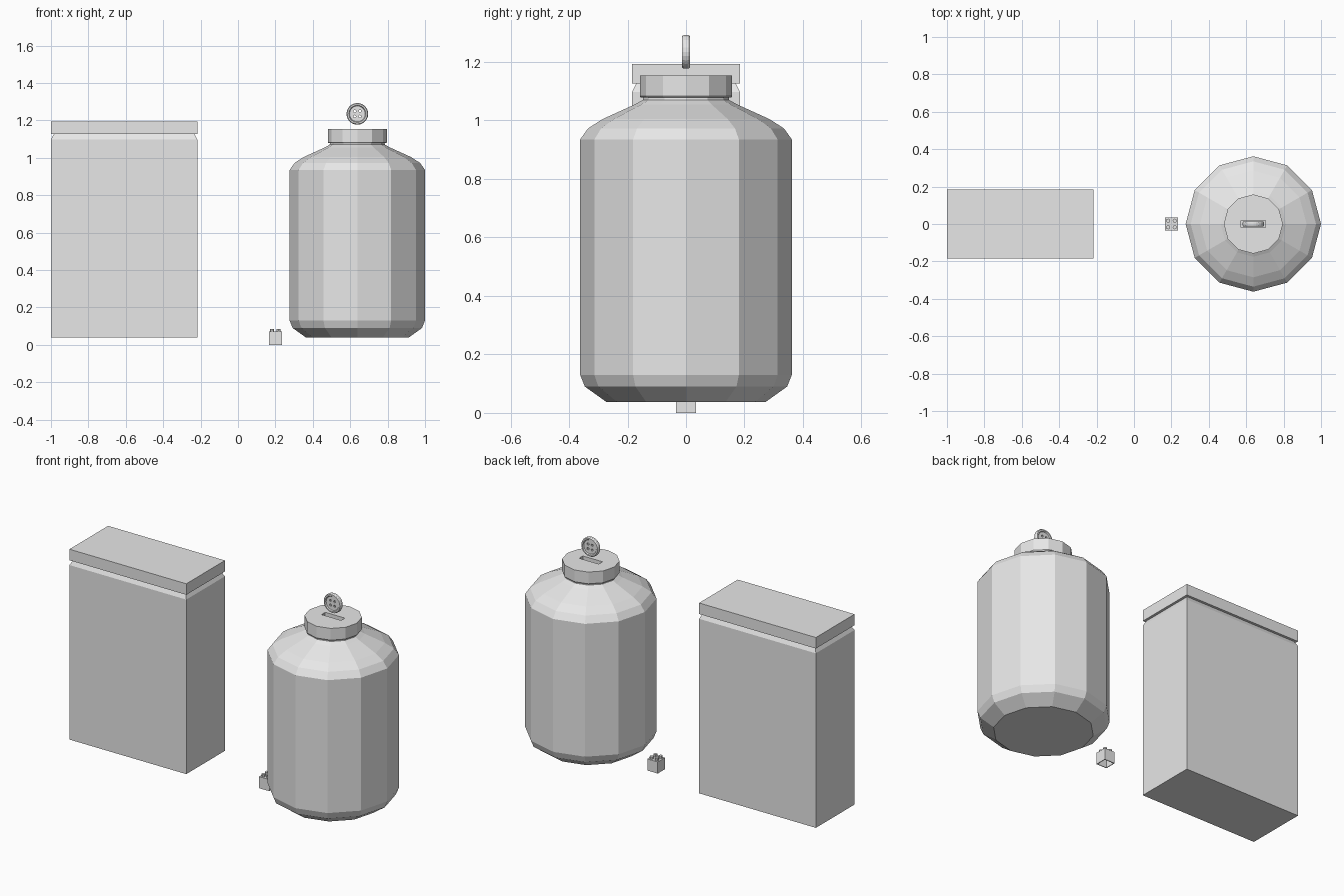
import bpy, bmesh, math
from mathutils import Matrix, Vector

default = bpy.data.objects.get("Cube")
if default:
    bpy.data.objects.remove(default, do_unlink=True)

# One plain grey for everything
grey = bpy.data.materials.new("light_grey")
grey.use_nodes = True
grey.diffuse_color = (0.8, 0.8, 0.8, 1)
grey.node_tree.nodes["Principled BSDF"].inputs["Base Color"].default_value = (0.8, 0.8, 0.8, 1)


def finish(name, bm, location=(0, 0, 0)):
    bmesh.ops.recalc_face_normals(bm, faces=bm.faces)
    mesh = bpy.data.meshes.new(name)
    bm.to_mesh(mesh)
    bm.free()
    mesh.materials.append(grey)
    obj = bpy.data.objects.new(name, mesh)
    obj.location = location
    bpy.context.collection.objects.link(obj)
    return obj


def add_box(bm, low, high):
    low, high = Vector(low), Vector(high)
    matrix = Matrix.Translation((low + high) / 2) @ Matrix.Diagonal((*(high - low), 1))
    return bmesh.ops.create_cube(bm, size=1, matrix=matrix)["verts"]


def add_cylinder(bm, radius, depth, sides, matrix):
    bmesh.ops.create_cone(bm, cap_ends=True, segments=sides, radius1=radius,
                          radius2=radius, depth=depth, matrix=matrix)


def lathe(name, profile, sides, location, rotation=Matrix()):
    """Stack rings of (radius, height) and cap both ends."""
    bm = bmesh.new()
    rings = [[bm.verts.new((r * math.cos(math.tau * i / sides),
                            r * math.sin(math.tau * i / sides), z))
              for i in range(sides)] for r, z in profile]
    for a, b in zip(rings, rings[1:]):
        for i in range(sides):
            j = (i + 1) % sides
            bm.faces.new((a[i], a[j], b[j], b[i]))
    bm.faces.new(rings[0])
    bm.faces.new(rings[-1])
    bm.transform(rotation)
    return finish(name, bm, location)


def cut(target, cutter):
    cutter.hide_render = True
    cutter.hide_viewport = True
    cutter.display_type = 'WIRE'
    mod = target.modifiers.new("cut", 'BOOLEAN')
    mod.object = cutter
    mod.operation = 'DIFFERENCE'
    mod.solver = 'EXACT'


# Carton: upright box with a chamfered top rim
bm = bmesh.new()
add_box(bm, (-1, -0.185, 0.04), (-0.217, 0.185, 1.097))
top = max(bm.faces, key=lambda f: f.calc_center_median().z)
bmesh.ops.inset_individual(bm, faces=[top], thickness=0.022)
bmesh.ops.translate(bm, verts=top.verts, vec=(0, 0, 0.03))
finish("carton_body", bm)

bm = bmesh.new()
add_box(bm, (-1, -0.185, 1.126), (-0.217, 0.185, 1.193))
finish("carton_lid", bm)

# Jar: twelve-sided body with rounded shoulder and base
JAR_X = 0.638
lathe("jar_body", [(0.273, 0.038), (0.346, 0.09), (0.362, 0.13), (0.362, 0.935),
                   (0.335, 0.973), (0.285, 1.005), (0.175, 1.055), (0.148, 1.07),
                   (0.145, 1.085)], 12, (JAR_X, 0, 0))

# Jar lid with a coin slot
jar_lid = lathe("jar_lid", [(0.154, 1.078), (0.158, 1.083), (0.158, 1.154)], 12, (JAR_X, 0, 0))
bm = bmesh.new()
add_box(bm, (-0.066, -0.018, 1.125), (0.066, 0.018, 1.2))
cut(jar_lid, finish("slot_cutter", bm, (JAR_X, 0, 0)))

# Button standing on edge above the slot, with a raised rim and four holes
upright = Matrix.Rotation(math.pi / 2, 4, 'X')
half = [(0.058, 0.007), (0.054, 0.013), (0.046, 0.013), (0.042, 0.007)]
profile = [(r, -h) for r, h in reversed(half)] + half
button = lathe("button", profile, 24, (JAR_X, 0, 1.235), upright)
bm = bmesh.new()
for sx in (-1, 1):
    for sz in (-1, 1):
        add_cylinder(bm, 0.007, 0.05, 8, Matrix.Translation((0.014 * sx, 0, 0.014 * sz)) @ upright)
cut(button, finish("button_hole_cutter", bm, (JAR_X, 0, 1.235)))

# Small toy block: hollow underneath, four studs on top
bm = bmesh.new()
add_box(bm, (-0.035, -0.035, 0), (0.035, 0.035, 0.07))
bm.faces.ensure_lookup_table()
bottom = min(bm.faces, key=lambda f: f.calc_center_median().z)
bmesh.ops.delete(bm, geom=[bottom], context='FACES_ONLY')
block = finish("toy_block", bm, (0.2, 0, 0))
shell = block.modifiers.new("walls", 'SOLIDIFY')
shell.thickness = 0.006
shell.offset = -1

bm = bmesh.new()
for sx in (-1, 1):
    for sy in (-1, 1):
        add_cylinder(bm, 0.011, 0.018, 8, Matrix.Translation((0.0175 * sx, 0.0175 * sy, 0.076)))
finish("toy_block_studs", bm, (0.2, 0, 0))
